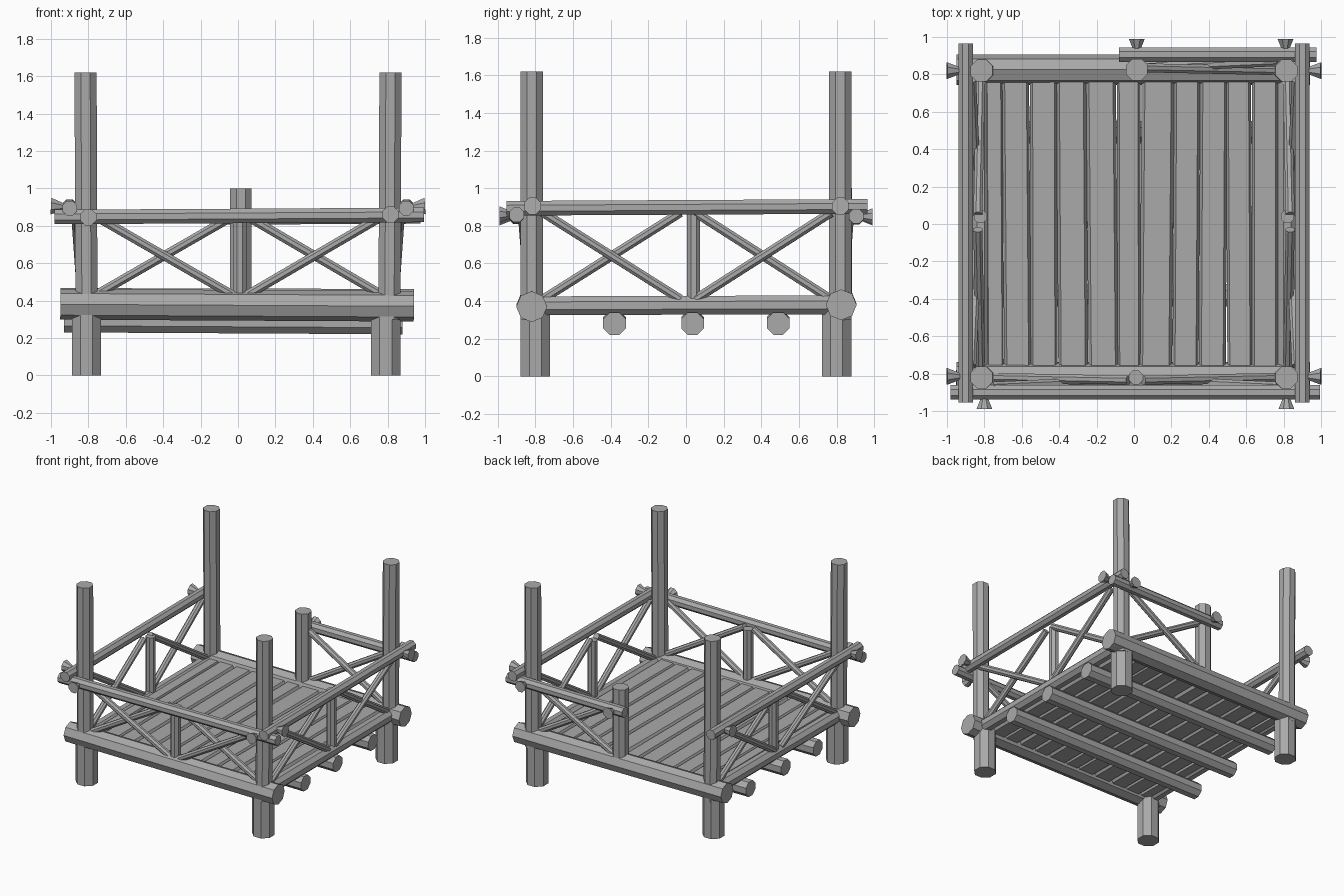
import bpy, bmesh, math, random
from mathutils import Vector, Matrix

random.seed(4)
if "Cube" in bpy.data.objects:
    bpy.data.objects.remove(bpy.data.objects["Cube"])

wood = bpy.data.materials.new("grey_wood")
wood.use_nodes = True
grey = (0.4, 0.4, 0.4, 1)
wood.diffuse_color = grey
wood.node_tree.nodes["Principled BSDF"].inputs["Base Color"].default_value = grey


def log(name, a, b, r1, r2=None, flat=True, sides=8, squash=None):
    """Faceted pole from a to b; flat puts a facet, not an edge, on the axes."""
    a, b = Vector(a), Vector(b)
    d = b - a
    r2 = r1 if r2 is None else r2
    bm = bmesh.new()
    bmesh.ops.create_cone(bm, cap_ends=True, segments=sides, radius1=r1, radius2=r2, depth=d.length)
    if flat:
        bm.transform(Matrix.Rotation(math.pi / sides, 4, 'Z'))
    if squash:
        bm.transform(Matrix.Diagonal((squash[0], squash[1], 1, 1)))
    up = Vector((0, 0, 1)) if abs(d.normalized().z) < 0.99 else Vector((0, 1, 0))
    z = d.normalized()
    x = up.cross(z).normalized()
    turn = Matrix((x, z.cross(x), z)).transposed().to_4x4()
    bm.transform(Matrix.Translation((a + b) / 2) @ turn)
    mesh = bpy.data.meshes.new(name)
    bm.to_mesh(mesh)
    bm.free()
    mesh.materials.append(wood)
    ob = bpy.data.objects.new(name, mesh)
    bpy.context.collection.objects.link(ob)
    return ob


# Corner posts: thick foot below, slimmer tall post above
for sx in (-1, 1):
    for sy in (-1, 1):
        log("post_foot", (sx * 0.8 - 0.01, sy * 0.8, 0), (sx * 0.8 - 0.01, sy * 0.8, 0.38), 0.085)
        log("tall_post", (sx * 0.81, sy * 0.82, 0.3), (sx * 0.815, sy * 0.82, 1.62), 0.064)

# Main beams at front and back, cross logs underneath
log("front_beam", (-0.95, -0.82, 0.38), (0.94, -0.82, 0.37), 0.082, flat=False)
log("back_beam", (-0.95, 0.825, 0.385), (0.94, 0.825, 0.38), 0.082, flat=False)
for y in (-0.38, 0.035, 0.49):
    log("cross_log", (-0.93, y, 0.29), (0.88, y, 0.28), 0.065)

# Side logs closing the deck
for sx in (-1, 1):
    log("side_log", (sx * 0.82, -0.82, 0.375), (sx * 0.82, 0.82, 0.38), 0.054)

# Deck planks: flattened logs with bevelled flanks
edges = [-0.79, -0.7, -0.555, -0.41, -0.25, -0.09, 0.035, 0.21, 0.35, 0.495, 0.63, 0.77]
for left, right in zip(edges, edges[1:]):
    mid, half = (left + right) / 2, (right - left) / 2
    skew = random.uniform(-0.008, 0.008)
    plank = log("deck_plank", (mid - skew, -0.82, 0.378), (mid + skew, 0.82, 0.378),
                1, squash=(half * 1.08, 0.045))
    # widen the flat top and bottom faces
    for v in plank.data.vertices:
        if abs(v.co.z - 0.378) > 0.03:
            axis = mid + skew * (1 if v.co.y > 0 else -1)
            v.co.x = axis + math.copysign(half * 0.8, v.co.x - axis)

# Middle posts
log("front_middle_post", (0.01, -0.82, 0.4), (0.01, -0.82, 0.85), 0.04)
log("back_middle_post", (0.015, 0.825, 0.4), (0.015, 0.825, 1.0), 0.063)
for sx in (-1, 1):
    log("side_middle_post", (sx * 0.82, 0.04, 0.38), (sx * 0.82, 0.04, 0.87), 0.038)

# Handrails
log("front_rail", (-0.98, -0.9, 0.847), (0.995, -0.9, 0.858), 0.042)
log("back_rail", (-0.08, 0.905, 0.845), (0.975, 0.905, 0.85), 0.042)
for sx in (-1, 1):
    log("side_rail", (sx * 0.9, -0.955, 0.893), (sx * 0.9, 0.965, 0.903), 0.042)

# Flared pegs fixing the rails to the posts
for sx in (-1, 1):
    for y in (-0.815, 0.82):
        log("side_peg", (sx * 0.8, y, 0.9), (sx * 0.93, y, 0.9), 0.018)
        log("side_peg_head", (sx * 0.92, y, 0.9), (sx * 1.0, y, 0.905), 0.016, 0.048)
for x, s, z in ((-0.8, -1, 0.845), (0.815, -1, 0.86), (0.015, 1, 0.845), (0.81, 1, 0.85)):
    log("rail_peg", (x, s * 0.8, z), (x, s * 0.93, z), 0.018)
    log("rail_peg_head", (x, s * 0.92, z), (x, s * 0.99, z), 0.016, 0.046)


def cross_braces(point, u0, u1, low, high):
    """Two crossing poles; point(u, out, z) maps panel space to the model."""
    start, end = (u0, u1) if abs(u0) > abs(u1) else (u1, u0)
    log("outer_brace", point(start, 0.868, high), point(end, 0.835, low), 0.026)
    log("inner_brace", point(start, 0.82, low), point(end, 0.835, high), 0.026)


# Crossed braces in each railing panel
for u0, u1 in ((-0.76, -0.03), (0.05, 0.77)):
    cross_braces(lambda u, o, z: (u, -o, z), u0, u1, 0.43, 0.85)
    for sx in (-1, 1):
        cross_braces(lambda u, o, z: (sx * o, u, z), u0, u1, 0.41, 0.87)
cross_braces(lambda u, o, z: (u, o, z), 0.05, 0.77, 0.43, 0.85)
